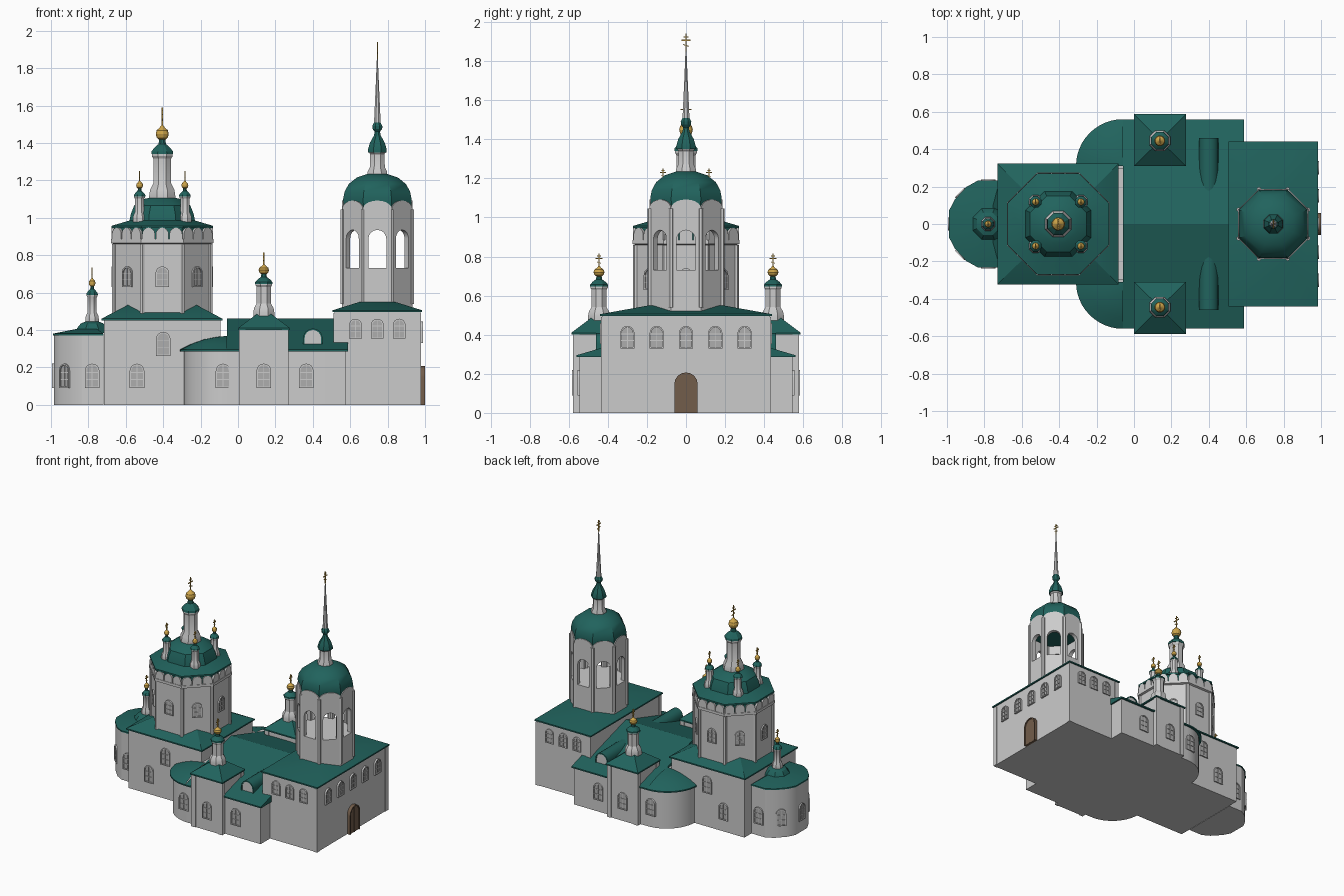
import bpy, bmesh
from math import pi, sin, cos, tan, radians
from mathutils import Matrix

if "Cube" in bpy.data.objects:
    bpy.data.objects.remove(bpy.data.objects["Cube"])

def mat(name, *c):
    m = bpy.data.materials.new(name)
    m.diffuse_color = (*c, 1)
    m.use_nodes = True
    m.node_tree.nodes["Principled BSDF"].inputs["Base Color"].default_value = m.diffuse_color
    return m

GREEN = mat("green_roof", 0.015, 0.125, 0.11)
GOLD = mat("gold", 0.62, 0.38, 0.07)
BROWN = mat("door_wood", 0.17, 0.11, 0.07)
PANE = mat("pane_grey", 0.42, 0.42, 0.42)

def finish(name, bm, m=None):
    bmesh.ops.recalc_face_normals(bm, faces=bm.faces)
    me = bpy.data.meshes.new(name)
    bm.to_mesh(me)
    bm.free()
    for x in (m if isinstance(m, list) else [m]):
        me.materials.append(x)
    me.polygons.foreach_set("use_smooth", [True] * len(me.polygons))
    me.set_sharp_from_angle(angle=radians(28))
    o = bpy.data.objects.new(name, me)
    bpy.context.collection.objects.link(o)
    return o

# parts: (outline, low, high, material slot), extruded along local z
def solid(name, parts, M=Matrix(), m=None):
    bm = bmesh.new()
    for pts, lo, hi, k in parts:
        a = [bm.verts.new(M @ Matrix.Translation((p[0], p[1], lo)).translation) for p in pts]
        b = [bm.verts.new(M @ Matrix.Translation((p[0], p[1], hi)).translation) for p in pts]
        n = len(pts)
        fs = [bm.faces.new(a[::-1]), bm.faces.new(b)]
        fs += [bm.faces.new((a[i], a[(i + 1) % n], b[(i + 1) % n], b[i])) for i in range(n)]
        for f in fs:
            f.material_index = k
    return finish(name, bm, m)

# frame on a wall: local x along wall, y up, z outward at angle t
def wall(x, y, t):
    return Matrix(((-sin(t), 0, cos(t), x), (cos(t), 0, sin(t), y), (0, 1, 0, 0), (0, 0, 0, 1)))

def rect(x0, x1, y0, y1):
    return [(x0, y0), (x1, y0), (x1, y1), (x0, y1)]

def box(name, x0, x1, y0, y1, z0, z1, m=None):
    return solid(name, [(rect(x0, x1, y0, y1), z0, z1, 0)], m=m)

# revolved profile; radii are measured to the flat sides
def lathe(name, prof, x, y, n=8, m=None, a0=None, a1=None):
    bm = bmesh.new()
    full = a0 is None
    ang = [(i + .5) * 2 * pi / n for i in range(n)] if full else [a0 + (a1 - a0) * i / n for i in range(n + 1)]
    k = 1 / cos(pi / n) if full else 1
    rings = [[bm.verts.new((x + r * k * cos(a), y + r * k * sin(a), z)) for a in ang] for r, z in prof]
    c = len(ang)
    for p, q in zip(rings, rings[1:]):
        for i in range(c if full else c - 1):
            j = (i + 1) % c
            bm.faces.new((p[i], p[j], q[j], q[i]))
    if full:
        bm.faces.new(rings[0])
        bm.faces.new(rings[-1])
    return finish(name, bm, m)

def frustum(name, lo, hi, z0, z1, m=GREEN):
    bm = bmesh.new()
    rings = [[bm.verts.new((*p, z)) for p in rect(*r)] for r, z in ((lo, z0 - .01), (lo, z0), (hi, z1))]
    for a, b in zip(rings, rings[1:]):
        for i in range(4):
            bm.faces.new((a[i], a[(i + 1) % 4], b[(i + 1) % 4], b[i]))
    bm.faces.new(rings[0])
    bm.faces.new(rings[-1])
    return finish(name, bm, m)

def arch(w, z0, z1, n=8):
    return [(-w, z0)] + [(-w * cos(pi * i / n), z1 - w + w * sin(pi * i / n)) for i in range(n + 1)] + [(w, z0)]

def ring(w, z0, z1, t):
    return arch(w, z0, z1) + arch(w - t, z0, z1 - t)[::-1]

def window(name, x, y, t, z0, z1, w=.036, d=.01, pane=PANE):
    h = z1 - z0
    solid(name, [(arch(w - .003, z0, z1 - .003), -.01, d * .4, 1), (ring(w, z0, z1, .008), -.01, d, 0),
                 (rect(-w, w, z0, z0 + .008), -.01, d, 0), (rect(-.002, .002, z0, z1 - .004), -.01, d * .8, 0),
                 (rect(-w + .004, w - .004, z0 + h * .33, z0 + h * .33 + .004), -.01, d * .8, 0),
                 (rect(-w + .004, w - .004, z0 + h * .62, z0 + h * .62 + .004), -.01, d * .8, 0)],
          wall(x, y, t), [None, pane])

def cross(name, x, y, z, h):
    a, e = h * .27, .003
    solid(name, [(rect(-e, e, z, z + h), -e, e, 0), (rect(-a, a, z + h * .6, z + h * .6 + .006), -e, e, 0),
                 (rect(-a * .5, a * .5, z + h * .8, z + h * .8 + .005), -e, e, 0),
                 ([(-a * .6, z + h * .36), (a * .6, z + h * .26), (a * .6, z + h * .31), (-a * .6, z + h * .41)], -e, e, 0)],
          wall(x, y, 0), GOLD)

def cupola(name, x, y, z, r, H):
    P = lambda *q: [(a * r, z + b * H) for a, b in q]
    lathe(name + "_drum", P((1.4, -.06), (1.4, .03), (1.3, .1), (.95, .17), (.95, .44), (1.12, .47), (1.12, .5)), x, y)
    lathe(name + "_cap", P((1.18, .49), (1.15, .52), (.8, .565), (.4, .6), (.32, .66)), x, y, 8, GREEN)
    lathe(name + "_onion", P((.25, .64), (.58, .668), (.7, .71), (.6, .75), (.28, .78), (.06, .81)), x, y, 12, GOLD)
    cross(name + "_cross", x, y, z + .79 * H, .21 * H)

def posts(name, x, y, r, z0, z1, w):
    for i in range(8):
        a, R = (i + .5) * pi / 4, r / cos(pi / 8)
        lathe(f"{name}_{i}", [(w, z0), (w, z1)], x + R * cos(a), y + R * sin(a), 6)

def corner_strips(name, x0, x1, y0, y1, z1, e=.006, w=.035):
    for i, x in enumerate((x0 - e, x1 + e - w)):
        for j, y in enumerate((y0 - e, y1 + e - w)):
            box(f"{name}_{i}{j}", x, x + w, y, y + w, 0, z1)

CX, TX, AX = -.405, .745, -.78

# apse with faceted rounded end
half = [(-.72, .227), (-.835, .227), (-.893, .195), (-.955, .128), (-.985, .07)]
outline = half + [(x, -y) for x, y in half[::-1]]
solid("apse_wall", [(outline, 0, .375, 0)])
bm = bmesh.new()
rs = [[bm.verts.new((AX + (x - AX) * k, y * k, z)) for x, y in outline] for k, z in ((1.02, .37), (1.02, .38), (.42, .405))]
for a, b in zip(rs, rs[1:]):
    for i in range(len(a)):
        j = (i + 1) % len(a)
        bm.faces.new((a[i], a[j], b[j], b[i]))
bm.faces.new(rs[0])
bm.faces.new(rs[-1])
finish("apse_roof", bm, GREEN)
lathe("apse_dome", [(.09, .385), (.08, .41), (.06, .435), (.03, .447)], AX, 0, 8, GREEN)
cupola("apse_cupola", AX, 0, .445, .026, .29)
window("apse_end_window", -.985, 0, pi, .09, .22)

# main cube, pyramid roof and octagon
box("main_block", -.717, -.093, -.312, .312, 0, .455)
frustum("main_roof", (-.73, -.083, -.323, .323), (CX - .01, CX + .01, -.01, .01), .46, .625)
lathe("octagon_wall", [(.26, .4), (.26, .86), (.275, .865), (.275, .885)], CX, 0)
lathe("octagon_frieze", [(.258, .885), (.258, .95)], CX, 0, 8, GREEN)
posts("octagon_post", CX, 0, .257, .46, .86, .012)
lathe("octagon_roof", [(.27, .945), (.27, .957), (.175, .985), (.168, 1.02), (.15, 1.065), (.1, 1.1), (.05, 1.11)], CX, 0, 8, GREEN)
for i in range(8):
    t = i * pi / 4
    window(f"octagon_window_{i}", CX + .26 * cos(t), .26 * sin(t), t, .63, .74)
    solid(f"octagon_scallops_{i}", [([(p + c * .073, q) for p, q in arch(.034, .885, .947)], 0, .014, 0) for c in (-1, 0, 1)],
          wall(CX + .258 * cos(t), .258 * sin(t), t))
cupola("central_cupola", CX, 0, 1.1, .05, .49)
for i in (-1, 1):
    for j in (-1, 1):
        cupola(f"corner_cupola_{i}{j}", CX + i * .121, j * .118, .985, .026, .265)

# refectory with rounded western corners
arc = [(-.05 - .24 * sin(a), .305 + .24 * cos(a)) for a in [i * pi / 24 for i in range(13)]]
foot = [(.575, .545)] + arc
solid("refectory_wall", [(foot + [(x, -y) for x, y in foot[::-1]], 0, .29, 0)])
solid("refectory_roof", [([(-.56, .285), (.56, .285), (.56, .295), (0, .46), (-.56, .295)], -.06, .587, 0)], wall(0, 0, 0), GREEN)
box("refectory_wall_link", -.29, 0, -.3, .3, 0, .36)
for s in (-1, 1):
    n = "back" if s > 0 else "front"
    T = s * pi / 2
    lathe(n + "_rounded_roof", [(.23, .285), (.25, .285), (.25, .295), (.19, .325), (.12, .35), (.05, .363), (0.001, .368)],
          -.06, s * .31, 12, GREEN, T, T + s * pi / 2)
    # dormer
    solid(n + "_dormer_roof", [(ring(.052, .30, .408, .008), -.3, .005, 0)], wall(.4, s * .455, T), GREEN)
    solid(n + "_dormer_face", [(arch(.046, .30, .402), -.3, 0, 0)], wall(.4, s * .455, T))
    # side chapel
    y0, y1 = sorted((s * .32, s * .573))
    box(n + "_chapel_wall", .012, .265, y0, y1, 0, .41)
    corner_strips(n + "_chapel_strip", .012, .265, y0, y1, .405)
    y0, y1 = sorted((s * .31, s * .587))
    frustum(n + "_chapel_roof", (0, .278, y0, y1), (.1, .178, s * .447 - .04, s * .447 + .04), .41, .485)
    cupola(n + "_chapel_cupola", .138, s * .445, .485, .04, .33)
    # side windows
    for i, (x, y, z) in enumerate(((AX, .227, .09), (-.54, .312, .09), (-.4, .312, .26), (-.08, .543, .09), (.138, .573, .09), (.365, .545, .09))):
        window(f"{n}_window_{i}", x, s * y, T, z, z + .13, .039)
    window(n + "_apse_diagonal_window", -.924, s * .1615, pi - s * pi / 4, .09, .22)
    for i in (-1, 0, 1):
        window(f"{n}_tower_window_{i}", TX + i * .117, s * .43, T, .353, .46, .034)

# tower base
box("tower_base", .515, .975, -.43, .43, 0, .5)
corner_strips("tower_base_strip", .515, .975, -.43, .43, .49, .004)
frustum("tower_base_roof", (.505, .985, -.44, .44), (.65, .84, -.19, .19), .505, .55)
for i in range(-2, 3):
    window(f"tower_end_window_{i}", .975, i * .15, 0, .33, .445, .036, .013)
solid("entrance_door", [(arch(.055, 0, .2), -.01, .018, 0), (ring(.06, 0, .207, .009), -.01, .025, 0),
                        (rect(-.002, .002, 0, .2), 0, .022, 0)], wall(.975, 0, 0), BROWN)

# open belfry
lathe("belfry_base", [(.188, .5), (.188, .73)], TX, 0)
posts("belfry_post", TX, 0, .185, .54, 1.045, .011)
hw = .188 * tan(pi / 8)
top = [(-hw * cos(pi * i / 10), 1.045 + .047 * sin(pi * i / 10)) for i in range(11)]
panel = [(-hw, .73)] + top + [(hw, .73)] + arch(.048, .73, .935)[::-1]
for i in range(8):
    t = i * pi / 4
    solid(f"belfry_arch_{i}", [(panel, -.03, 0, 0)], wall(TX + .188 * cos(t), .188 * sin(t), t))
lathe("belfry_dome", [(.16, 1.0), (.18, 1.04), (.183, 1.1), (.175, 1.14), (.153, 1.18), (.11, 1.215), (.05, 1.235)], TX, 0, 8, GREEN)
lathe("spire_drum", [(.052, 1.22), (.052, 1.245), (.04, 1.27), (.038, 1.34), (.048, 1.355)], TX, 0)
lathe("spire_cap", [(.05, 1.35), (.05, 1.365), (.04, 1.4), (.018, 1.44), (.014, 1.46), (.026, 1.475), (.027, 1.49), (.018, 1.508)], TX, 0, 8, GREEN)
lathe("spire_needle", [(.018, 1.505), (.009, 1.7), (.002, 1.87)], TX, 0)
cross("spire_cross", TX, 0, 1.85, .09)
